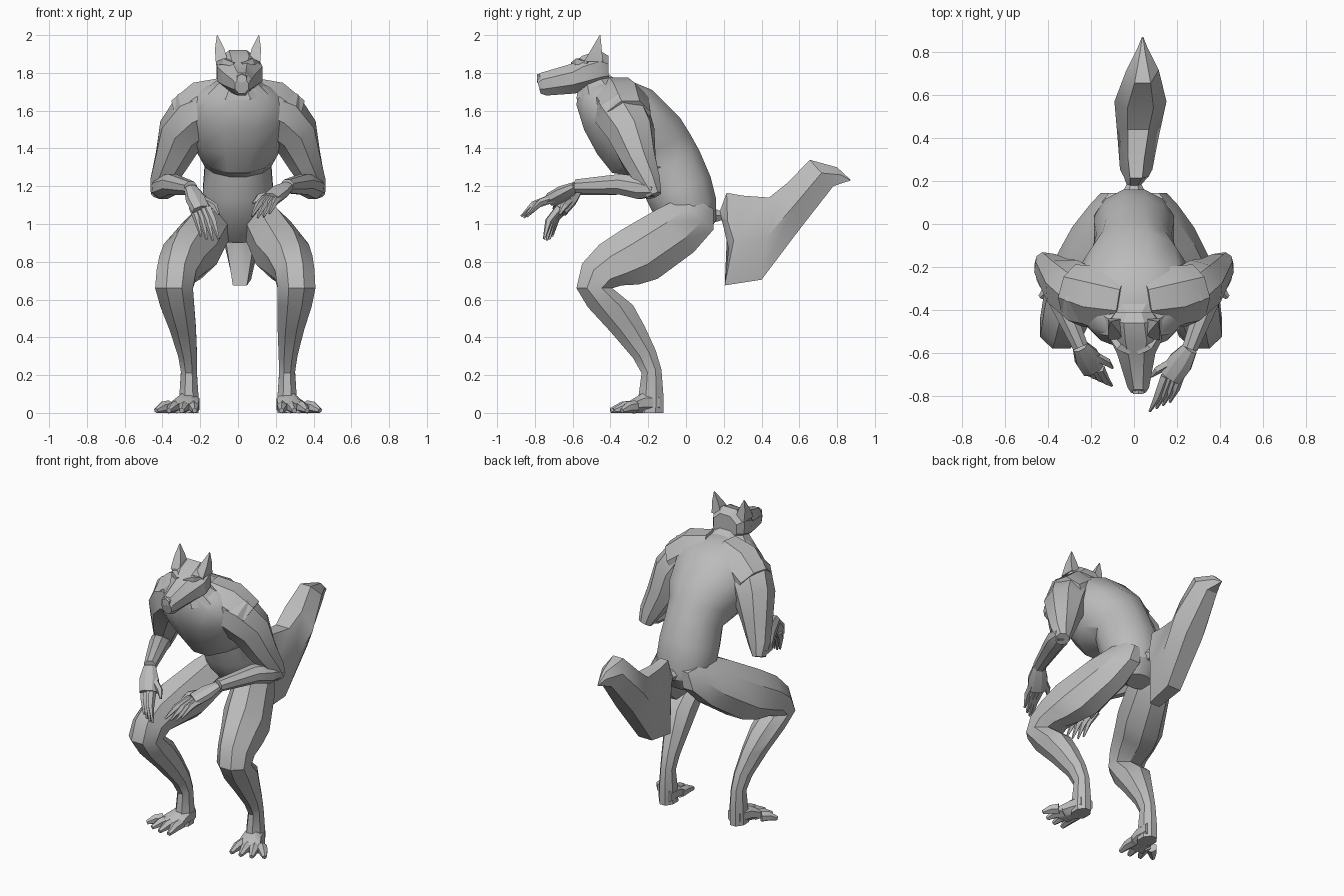
import bpy, bmesh, math
from mathutils import Vector

default_cube = bpy.data.objects.get("Cube")
if default_cube:
    bpy.data.objects.remove(default_cube, do_unlink=True)

# One plain fur colour for the whole body
fur = bpy.data.materials.new("grey_fur")
fur.use_nodes = True
fur_colour = (0.5, 0.5, 0.5, 1)
fur.diffuse_color = fur_colour
fur.node_tree.nodes["Principled BSDF"].inputs["Base Color"].default_value = fur_colour


def skin_rings(name, rings, smooth_angle=32):
    """Bridge a list of equal vertex rings into one closed object."""
    mesh_builder = bmesh.new()
    loops = [[mesh_builder.verts.new(point) for point in ring] for ring in rings]
    sides = len(loops[0])
    for lower, upper in zip(loops, loops[1:]):
        for k in range(sides):
            following = (k + 1) % sides
            mesh_builder.faces.new((lower[k], lower[following], upper[following], upper[k]))
    mesh_builder.faces.new(loops[0][::-1])
    mesh_builder.faces.new(loops[-1])
    bmesh.ops.recalc_face_normals(mesh_builder, faces=mesh_builder.faces)
    mesh = bpy.data.meshes.new(name)
    mesh_builder.to_mesh(mesh)
    mesh_builder.free()
    mesh.materials.append(fur)
    part = bpy.data.objects.new(name, mesh)
    bpy.context.collection.objects.link(part)
    bpy.ops.object.select_all(action="DESELECT")
    part.select_set(True)
    bpy.context.view_layer.objects.active = part
    bpy.ops.object.shade_smooth_by_angle(angle=math.radians(smooth_angle))


def ellipse_ring(centre, across, along, sides, phase=0.5):
    """Polygon with flats facing the along axis, reaching its full length."""
    reach = 1 / math.cos(math.pi / sides)
    turns = [(k + phase) * math.tau / sides for k in range(sides)]
    return [centre + reach * (across * math.cos(t) + along * math.sin(t)) for t in turns]


def loft(name, sections, sides=8, side=1, splay=0, phase=0.5):
    """Sections: front y, front z, back y, back z, middle x, half width."""
    rings = []
    for front_y, front_z, back_y, back_z, x, width in sections:
        front, back = Vector((0, front_y, front_z)), Vector((0, back_y, back_z))
        centre = (front + back) / 2
        bulge = max(0, 1 - abs(centre.z - 0.68) / 0.4)
        centre.x = side * (x + splay * bulge)
        across = Vector((width, 0, 0))
        rings.append(ellipse_ring(centre, across, (front - back) / 2, sides, phase))
    skin_rings(name, rings)


def tube(name, path, radii, sides=6, flatten=1):
    """Tapering limb whose rings stand square to the path."""
    points = [Vector(p) for p in path]
    rings = []
    for i, (point, radius) in enumerate(zip(points, radii)):
        before, after = points[max(i - 1, 0)], points[min(i + 1, len(points) - 1)]
        heading = (after - before).normalized()
        across = heading.cross(Vector((0, 0, 1))).normalized()
        upward = across.cross(heading)
        rings.append(ellipse_ring(point, across * radius, upward * radius * flatten, sides))
    skin_rings(name, rings)


# Torso, from neck to crotch
loft("torso", [
    (-0.57, 1.72, -0.41, 1.77, 0, 0.10),
    (-0.58, 1.63, -0.30, 1.76, 0, 0.21),
    (-0.54, 1.50, -0.18, 1.71, 0, 0.28),
    (-0.47, 1.37, -0.03, 1.56, 0, 0.25),
    (-0.39, 1.27, 0.02, 1.48, 0, 0.20),
    (-0.25, 1.25, 0.07, 1.39, 0, 0.175),
    (-0.21, 1.13, 0.13, 1.25, 0, 0.185),
    (-0.17, 1.05, 0.16, 1.13, 0, 0.185),
    (-0.08, 0.95, 0.16, 1.02, 0, 0.15),
    (-0.02, 0.90, 0.10, 0.93, 0, 0.09),
], sides=12)

# Head and muzzle, from nape to nose
loft("head", [
    (-0.41, 1.89, -0.41, 1.74, 0, 0.085),
    (-0.46, 1.92, -0.44, 1.72, 0, 0.115),
    (-0.55, 1.89, -0.52, 1.70, 0.01, 0.12),
    (-0.60, 1.85, -0.60, 1.69, 0.01, 0.09),
    (-0.77, 1.80, -0.74, 1.68, 0.02, 0.05),
    (-0.79, 1.77, -0.77, 1.69, 0.02, 0.035),
])
loft("neck", [
    (-0.57, 1.75, -0.42, 1.80, 0, 0.08),
    (-0.58, 1.66, -0.35, 1.75, 0, 0.16),
])
loft("nose", [
    (-0.74, 1.80, -0.74, 1.76, 0.02, 0.03),
    (-0.79, 1.79, -0.79, 1.75, 0.02, 0.025),
], sides=6)

# Bushy tail with a flat upper and lower face
loft("tail", [
    (0.10, 1.10, 0.12, 1.00, 0, 0.06),
    (0.18, 1.07, 0.19, 1.02, 0, 0.03),
    (0.215, 1.165, 0.225, 0.87, 0.01, 0.05),
    (0.30, 1.15, 0.205, 0.675, 0.01, 0.065),
    (0.44, 1.14, 0.40, 0.705, 0.02, 0.085),
    (0.54, 1.22, 0.60, 0.97, 0.03, 0.105),
    (0.655, 1.34, 0.78, 1.20, 0.04, 0.065),
    (0.80, 1.30, 0.84, 1.22, 0.04, 0.02),
    (0.87, 1.235, 0.87, 1.23, 0.04, 0.003),
], sides=6, phase=0)

# Where each hand rests: wrist, knuckles and fingertips
hand_poses = {
    "left": ((0.26, -0.58, 1.20), (0.17, -0.71, 1.13), (0.12, -0.85, 1.03)),
    "right": ((-0.25, -0.57, 1.19), (-0.19, -0.67, 1.07), (-0.15, -0.73, 0.91)),
}

for label, side in (("left", 1), ("right", -1)):
    # Ear, leaning slightly out
    ear_base = Vector((side * 0.085, -0.49, 1.86))
    ear_tip = Vector((side * 0.11, -0.455, 2))
    ear_rings = []
    for rise, width, depth in ((0, 0.034, 0.05), (0.5, 0.024, 0.026), (1, 0.002, 0.002)):
        middle = ear_base.lerp(ear_tip, rise)
        ear_rings.append(ellipse_ring(middle, Vector((width, 0, 0)), Vector((0, depth, 0)), 4))
    skin_rings(label + "_ear", ear_rings)

    # Brow ridge over the eye
    tube(label + "_brow", [(side * 0.02, -0.60, 1.845), (side * 0.07, -0.57, 1.86),
                           (side * 0.11, -0.52, 1.85)], (0.01, 0.016, 0.008), 4)

    # Shoulder blade muscle sloping from the neck to the arm
    tube(label + "_shoulder", [(side * 0.04, -0.36, 1.66), (side * 0.17, -0.34, 1.62),
                               (side * 0.28, -0.31, 1.55)], (0.12, 0.14, 0.12), 8)

    # Upper arm and forearm
    wrist, knuckles, tips = map(Vector, hand_poses[label])
    tube(label + "_upper_arm", [
        (side * 0.12, -0.37, 1.63), (side * 0.22, -0.34, 1.58), (side * 0.30, -0.29, 1.48),
        (side * 0.35, -0.25, 1.34), (side * 0.40, -0.20, 1.22), (side * 0.42, -0.17, 1.15),
    ], (0.12, 0.135, 0.12, 0.09, 0.065, 0.04), 8)
    elbow = Vector((side * 0.43, -0.17, 1.18))
    muscle = Vector((side * 0.35, -0.34, 1.21))
    tube(label + "_forearm", [elbow, elbow.lerp(muscle, 0.4), muscle, wrist],
         (0.035, 0.06, 0.055, 0.036), 8)

    # Hand with four bent fingers and a thumb
    tube(label + "_palm", [wrist, wrist.lerp(knuckles, 0.5), knuckles],
         (0.036, 0.058, 0.055), 8, flatten=0.65)
    for finger in range(4):
        offset = finger - 1.5
        spread = Vector((side * 0.026, 0.012, 0.004)) * offset
        start = knuckles.lerp(wrist, 0.15) + spread
        end = tips + spread * 1.2 + Vector((0, 0, 0.012 * abs(offset)))
        bend = start.lerp(end, 0.5) + Vector((0, -0.015, 0.015))
        tube(f"{label}_finger_{finger}", [start, bend, end], (0.02, 0.016, 0.005), 5)
    thumb_start = wrist.lerp(knuckles, 0.4) + Vector((side * -0.03, 0, -0.01))
    thumb_end = knuckles + Vector((side * -0.09, 0, -0.02))
    thumb_bend = thumb_start.lerp(thumb_end, 0.6) + Vector((side * -0.015, 0, 0.01))
    tube(label + "_thumb", [thumb_start, thumb_bend, thumb_end], (0.02, 0.016, 0.005), 5)

    # Crouching leg, from buttock to sole
    splay = 0.03 if label == "right" else 0
    loft(label + "_leg", [
        (0.00, 1.16, 0.145, 1.08, 0.09, 0.06),
        (-0.05, 1.13, 0.145, 0.97, 0.115, 0.09),
        (-0.15, 1.08, 0.04, 0.85, 0.16, 0.12),
        (-0.34, 0.97, -0.15, 0.71, 0.235, 0.14),
        (-0.46, 0.89, -0.25, 0.68, 0.275, 0.12),
        (-0.55, 0.79, -0.34, 0.675, 0.30, 0.105),
        (-0.58, 0.66, -0.39, 0.66, 0.31, 0.10),
        (-0.52, 0.56, -0.28, 0.57, 0.30, 0.09),
        (-0.40, 0.43, -0.22, 0.46, 0.28, 0.07),
        (-0.28, 0.29, -0.16, 0.33, 0.265, 0.05),
        (-0.235, 0.21, -0.13, 0.23, 0.26, 0.042),
        (-0.25, 0.10, -0.12, 0.10, 0.26, 0.05),
        (-0.26, 0, -0.12, 0, 0.26, 0.05),
    ], side=side, splay=splay)

    # Foot with four spread toes
    loft(label + "_foot", [
        (-0.14, 0.11, -0.14, 0, 0.255, 0.045),
        (-0.22, 0.11, -0.22, 0, 0.265, 0.06),
        (-0.28, 0.075, -0.28, 0, 0.285, 0.075),
        (-0.32, 0.05, -0.32, 0, 0.295, 0.08),
    ], side=side)
    for toe in range(4):
        root = Vector((side * (0.235 + 0.043 * toe), -0.27, 0.032))
        reach = Vector((side * (0.025 * toe - 0.005), 0.01 * toe * (toe - 1) - 0.13, -0.02))
        knuckle = root + reach * 0.5 + Vector((0, 0, 0.008))
        tube(f"{label}_toe_{toe}", [root, knuckle, root + reach], (0.03, 0.026, 0.012), 6)
